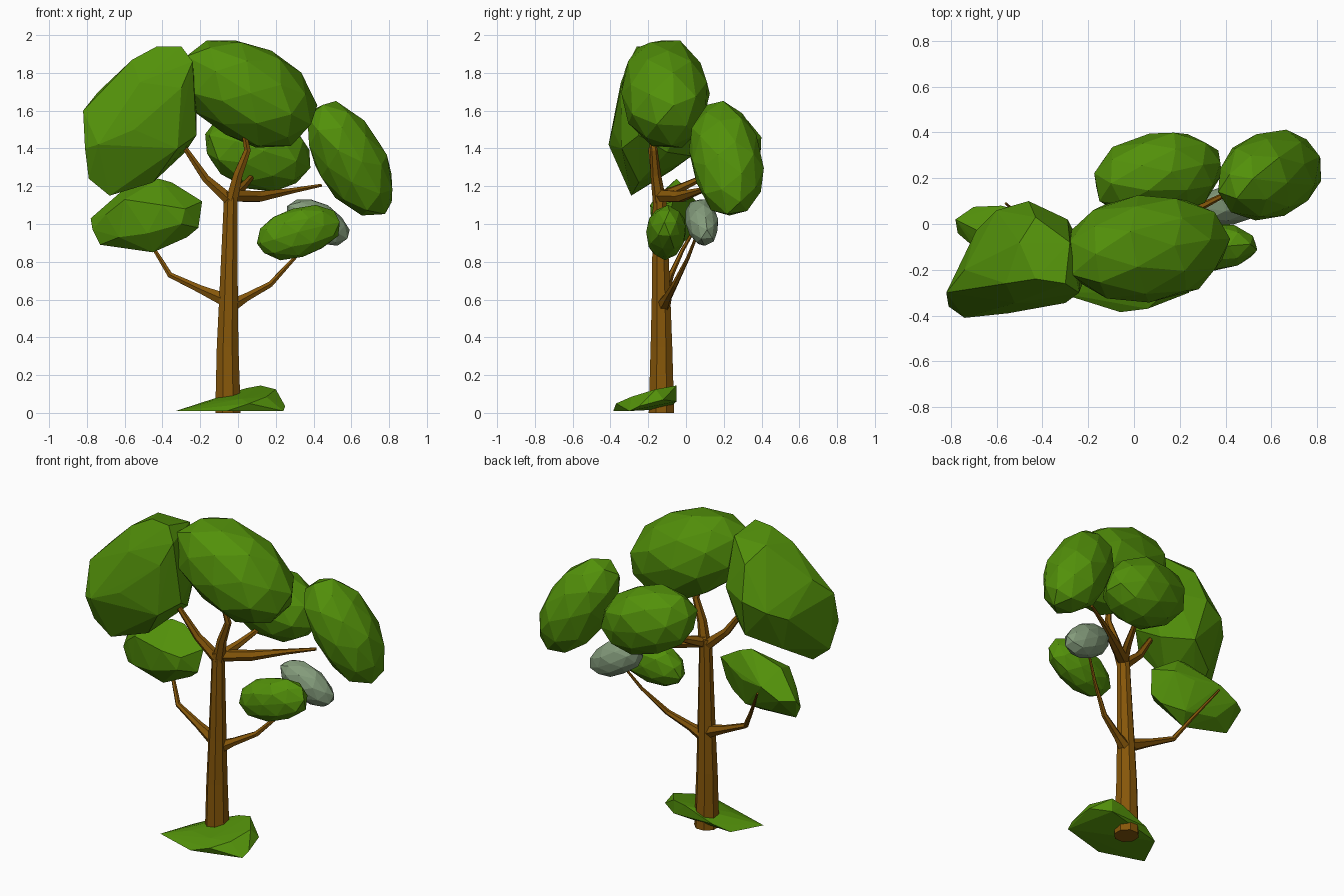
import bpy, bmesh, math, random
from mathutils import Vector, Matrix


def material(name, rgb):
    m = bpy.data.materials.new(name)
    m.diffuse_color = (*rgb, 1)
    return m


LEAF = material("leaf_green", (0.085, 0.28, 0.003))
BARK = material("bark_brown", (0.24, 0.095, 0.003))
PALE = material("pale_leaf", (0.23, 0.33, 0.2))


def finish(name, bm, mat):
    bmesh.ops.recalc_face_normals(bm, faces=bm.faces)
    me = bpy.data.meshes.new(name)
    bm.to_mesh(me)
    bm.free()
    me.materials.append(mat)
    ob = bpy.data.objects.new(name, me)
    bpy.context.collection.objects.link(ob)
    return ob


def blob(name, a, b, width, height, seed, mat=LEAF):
    """Faceted leaf clump: jittered ellipsoid whose long axis runs a to b."""
    rng = random.Random(seed)
    a, b = Vector(a), Vector(b)
    d = (b - a).normalized()
    side = Vector((0, 0, 1)).cross(d).normalized()
    up = d.cross(side)
    rot = Matrix((d, side, up)).transposed()
    size = Vector(((b - a).length / 2, width, height))
    bm = bmesh.new()
    bmesh.ops.create_icosphere(bm, subdivisions=2, radius=1.02)
    for v in bm.verts:
        v.co += Vector([rng.uniform(-0.04, 0.04) for _ in range(3)])
        v.co = (a + b) / 2 + rot @ (v.co * size)
    return finish(name, bm, mat)


def hull(name, pts, mat=LEAF):
    """Angular leaf clump: convex hull of its corner points."""
    bm = bmesh.new()
    for p in pts:
        bm.verts.new(p)
    bmesh.ops.convex_hull(bm, input=bm.verts)
    loose = [v for v in bm.verts if not v.link_faces]
    bmesh.ops.delete(bm, geom=loose, context='VERTS')
    return finish(name, bm, mat)


def limb(name, path, sides=6):
    """Tapered tube through (x, y, z, radius) points; trunk rings stay level."""
    bm = bmesh.new()
    pts = [Vector(p[:3]) for p in path]
    rings = []
    for i, p in enumerate(pts):
        t = (pts[min(i + 1, len(pts) - 1)] - pts[max(i - 1, 0)]).normalized()
        ref = Vector((0, 1, 0)) if abs(t.y) < 0.9 else Vector((1, 0, 0))
        if name == "trunk":
            t = Vector((0, 0, 1))
        u = ref.cross(t).normalized()
        w = t.cross(u)
        ring = []
        for k in range(sides):
            ang = 2 * math.pi * (k + 0.5) / sides
            ring.append(bm.verts.new(p + path[i][3] * (u * math.cos(ang) + w * math.sin(ang))))
        rings.append(ring)
    for r, s in zip(rings, rings[1:]):
        for k in range(sides):
            n = (k + 1) % sides
            bm.faces.new((r[k], r[n], s[n], s[k]))
    bm.faces.new(rings[0])
    bm.faces.new(rings[-1])
    return finish(name, bm, BARK)


# Trunk and branches
limb("trunk", [(-0.053, -0.13, 0, 0.073), (-0.055, -0.13, 0.35, 0.062),
               (-0.05, -0.132, 0.62, 0.053), (-0.042, -0.138, 1.0, 0.042),
               (-0.038, -0.14, 1.17, 0.038)], 8)
limb("lower_left_branch", [(-0.05, -0.13, 0.59, 0.042), (-0.2, -0.105, 0.655, 0.024),
                           (-0.36, -0.08, 0.73, 0.016), (-0.44, -0.02, 0.86, 0.011),
                           (-0.56, 0.09, 1.05, 0.006)])
limb("lower_right_branch", [(-0.05, -0.125, 0.56, 0.042), (0.04, -0.1, 0.61, 0.025),
                            (0.17, -0.06, 0.68, 0.017), (0.3, 0.01, 0.82, 0.01),
                            (0.42, 0.08, 1.0, 0.006)])
limb("upper_left_branch", [(-0.035, -0.14, 1.12, 0.036), (-0.17, -0.16, 1.24, 0.024),
                           (-0.3, -0.19, 1.43, 0.013)])
limb("upper_centre_branch", [(-0.035, -0.14, 1.12, 0.036), (0.0, -0.16, 1.26, 0.028),
                             (0.05, -0.17, 1.39, 0.02), (0.025, -0.19, 1.52, 0.012)])
limb("upper_right_branch", [(-0.035, -0.14, 1.15, 0.036), (0.11, -0.03, 1.145, 0.032),
                            (0.28, 0.07, 1.175, 0.017), (0.44, 0.15, 1.205, 0.009)])
limb("upper_back_branch", [(-0.035, -0.14, 1.14, 0.034), (0.02, -0.03, 1.19, 0.024),
                           (0.09, 0.14, 1.27, 0.012)])

# Rounded leaf clumps
blob("top_leaves", (-0.29, -0.145, 1.88), (0.395, -0.07, 1.51), 0.235, 0.255, 11)
blob("back_leaves", (-0.165, 0.16, 1.47), (0.385, 0.27, 1.3), 0.185, 0.205, 12)
blob("right_leaves", (0.43, 0.16, 1.63), (0.76, 0.27, 1.05), 0.19, 0.185, 13)
blob("lower_right_leaves", (0.1, -0.125, 0.895), (0.535, -0.085, 1.015), 0.105, 0.13, 14)
blob("pale_leaves", (0.26, 0.06, 1.1), (0.58, 0.11, 0.92), 0.085, 0.1, 15, PALE)

# Angular leaf clumps on the left
hull("upper_left_leaves", [
    (-0.43, -0.24, 1.94), (-0.3, -0.26, 1.94), (-0.56, -0.26, 1.87), (-0.24, -0.3, 1.86),
    (-0.22, -0.12, 1.62), (-0.22, -0.25, 1.47), (-0.82, -0.3, 1.6), (-0.81, -0.36, 1.4),
    (-0.74, -0.41, 1.42), (-0.79, -0.3, 1.24), (-0.68, -0.29, 1.15), (-0.45, -0.25, 1.22),
    (-0.32, -0.34, 1.4), (-0.46, 0.1, 1.6), (-0.6, 0.06, 1.55), (-0.69, -0.03, 1.5),
    (-0.29, 0.02, 1.62), (-0.43, 0.03, 1.36), (-0.62, -0.08, 1.28), (-0.52, -0.345, 1.75),
    (-0.3, -0.345, 1.72), (-0.74, -0.2, 1.7), (-0.28, -0.1, 1.38), (-0.43, 0.03, 1.8),
    (-0.55, -0.39, 1.5), (-0.28, -0.08, 1.9), (-0.5, -0.08, 1.9)])
hull("lower_left_leaves", [
    (-0.62, -0.06, 1.17), (-0.42, -0.05, 1.24), (-0.35, -0.03, 1.22), (-0.19, -0.07, 1.12),
    (-0.21, -0.1, 0.98), (-0.27, -0.08, 0.93), (-0.45, -0.1, 0.85), (-0.73, -0.05, 0.89),
    (-0.77, -0.04, 0.97), (-0.78, 0.02, 1.03), (-0.7, 0.075, 1.03), (-0.58, 0.08, 1.09),
    (-0.42, 0.04, 1.08), (-0.3, 0.0, 1.12), (-0.6, 0.01, 0.92), (-0.4, -0.02, 0.9),
    (-0.7, -0.1, 1.05), (-0.6, -0.17, 1.13), (-0.4, -0.19, 1.1), (-0.28, -0.17, 1.08),
    (-0.3, -0.18, 1.0), (-0.48, -0.18, 0.95), (-0.63, -0.14, 0.93)])

# Low shrub around the foot of the trunk
hull("base_shrub", [
    (-0.33, -0.3, 0.01), (-0.24, -0.1, 0.02), (-0.06, -0.385, 0.01), (0.06, -0.37, 0.05),
    (0.24, -0.3, 0.01), (0.25, -0.25, 0.035), (0.23, -0.12, 0.07), (0.04, -0.05, 0.13),
    (0.12, -0.05, 0.145), (-0.14, -0.06, 0.06), (0.2, -0.16, 0.125), (0.02, -0.3, 0.075),
    (0.15, -0.29, 0.085), (-0.15, -0.25, 0.06), (0.12, -0.05, 0.06), (0.0, -0.18, 0.02)])
